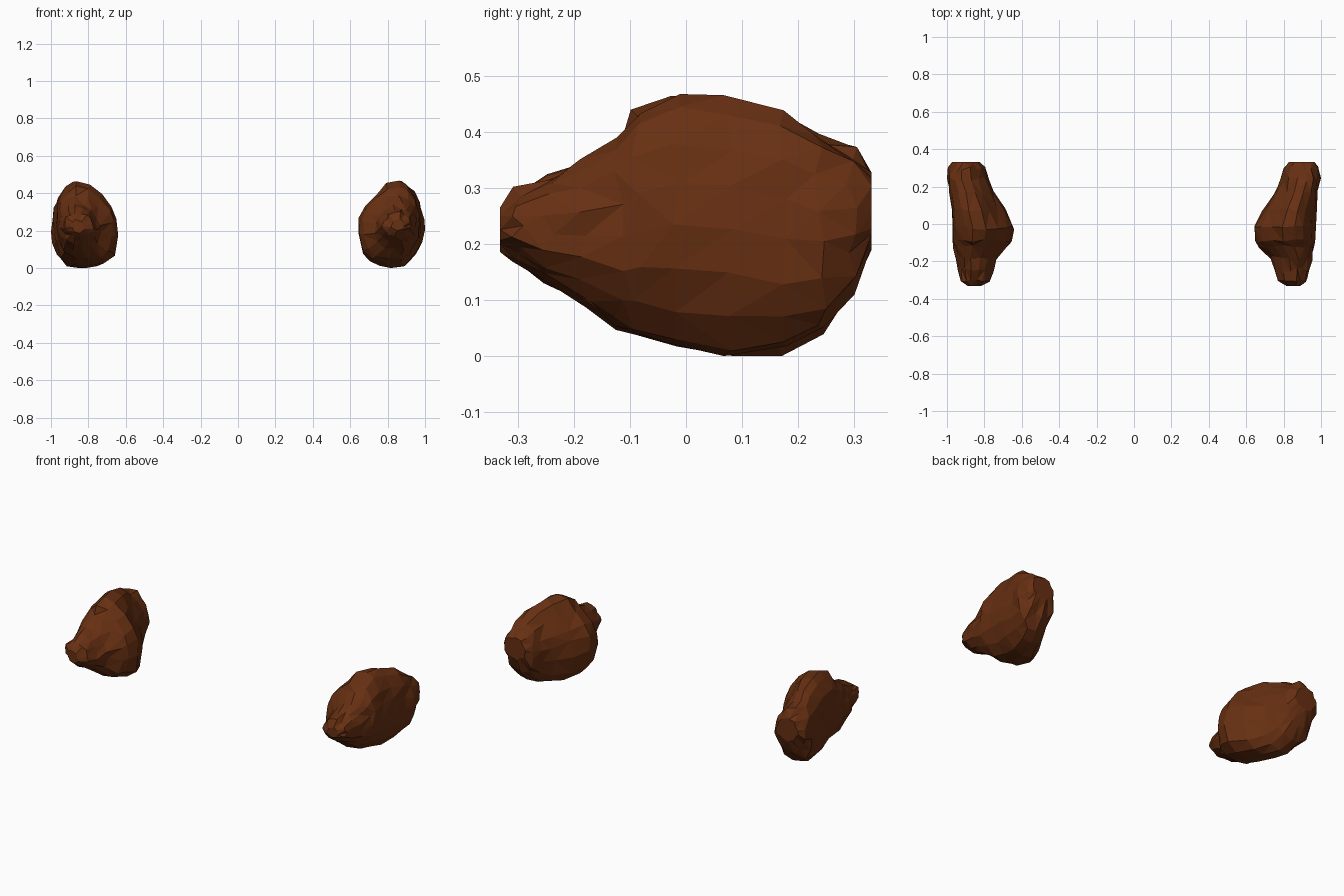
import bpy, bmesh, math, random

if "Cube" in bpy.data.objects:
    bpy.data.objects.remove(bpy.data.objects["Cube"])

mat = bpy.data.materials.new("brown_stone")
mat.diffuse_color = (0.135, 0.029, 0.006, 1)
mat.use_nodes = True
mat.node_tree.nodes["Principled BSDF"].inputs["Base Color"].default_value = mat.diffuse_color

# Lopsided cross-section: u runs inner to outer, v runs bottom to top
SECTION = [(0, .36), (.03, .55), (.12, .68), (.28, .83), (.46, .96), (.66, 1),
           (.81, .94), (.93, .8), (.985, .64), (1, .48), (.97, .31), (.88, .14),
           (.7, .02), (.45, 0), (.22, .02), (.07, .12)]

# Stations front to back: y, inner x, outer x, bottom z, top z
STATIONS = [(-.332, .82, .885, .20, .26), (-.30, .775, .925, .175, .297),
            (-.245, .755, .94, .14, .32), (-.18, .73, .952, .10, .345),
            (-.12, .67, .965, .058, .39), (-.09, .65, .97, .045, .433),
            (-.02, .64, .967, .02, .47), (.075, .69, .975, .005, .465),
            (.17, .75, .985, .012, .432), (.24, .775, 1.0, .045, .395),
            (.295, .795, .99, .115, .36), (.331, .83, .97, .20, .325)]


def rock(name, side, seed, drop, knob):
    rng = random.Random(seed)
    bm = bmesh.new()
    rings = []
    n = len(SECTION)
    for k, (y, x0, x1, z0, z1) in enumerate(STATIONS):
        ring = []
        if k == len(STATIONS) - 2:
            z1 += knob
        # ends are rounder than the middle
        b = min(1, abs(y) / .33) ** 2 * 0.8
        for i, (u, v) in enumerate(SECTION):
            a = math.pi - (i - .5) * 2 * math.pi / n
            u = u * (1 - b) + (.5 + .5 * math.cos(a)) * b
            v = v * (1 - b) + (.5 + .5 * math.sin(a)) * b
            j = [rng.uniform(-.007, .007) for _ in range(3)]
            x = x0 + (x1 - x0) * u + j[0]
            z = z0 + (z1 - z0) * v + j[1] - drop * (1 - v)
            yy = y + (j[2] * 1.5 if 0 < k < len(STATIONS) - 1 else 0)
            ring.append(bm.verts.new((side * min(max(x, .64), 1), yy, max(z, 0))))
        rings.append(ring)
    # skin between rings, then close both ends
    for r, s in zip(rings, rings[1:]):
        for i in range(n):
            m = (i + 1) % n
            bm.faces.new((r[i], r[m], s[m], s[i]))
    bm.faces.new(rings[0])
    bm.faces.new(rings[-1])
    # weld the crowded points at the ends and break into flat facets
    bmesh.ops.remove_doubles(bm, verts=bm.verts[:], dist=.018)
    bmesh.ops.triangulate(bm, faces=bm.faces[:])
    bmesh.ops.recalc_face_normals(bm, faces=bm.faces[:])
    me = bpy.data.meshes.new(name)
    bm.to_mesh(me)
    bm.free()
    me.materials.append(mat)
    ob = bpy.data.objects.new(name, me)
    bpy.context.collection.objects.link(ob)


rock("right_rock", 1, 4, 0, 0)
rock("left_rock", -1, 9, .008, .012)
